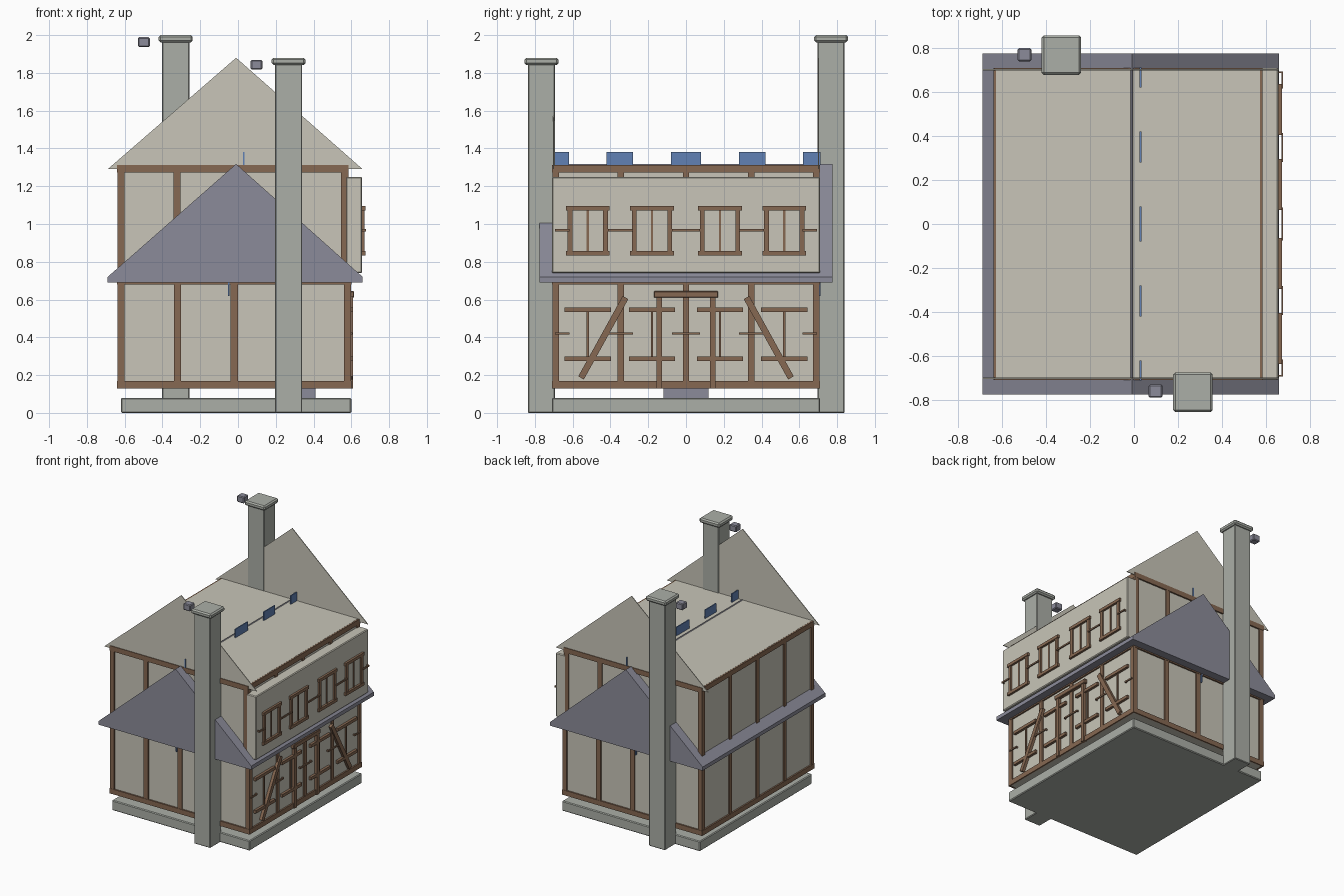
import bpy
import math
from mathutils import Matrix

old = bpy.data.objects.get("Cube")
if old:
    bpy.data.objects.remove(old, do_unlink=True)


def material(name, r, g, b):
    m = bpy.data.materials.new(name)
    m.use_nodes = True
    m.diffuse_color = (r, g, b, 1)
    m.node_tree.nodes["Principled BSDF"].inputs["Base Color"].default_value = (r, g, b, 1)
    return m


PLASTER = material("cream plaster", 0.58, 0.56, 0.48)
STONE = material("grey stone", 0.41, 0.43, 0.39)
SLATE = material("violet slate", 0.26, 0.26, 0.32)
WOOD = material("brown timber", 0.24, 0.14, 0.085)
BLUE = material("blue tile", 0.12, 0.22, 0.46)


def add(name, verts, faces, mat, bevel=0):
    mesh = bpy.data.meshes.new(name)
    mesh.from_pydata(verts, [], faces)
    mesh.materials.append(mat)
    obj = bpy.data.objects.new(name, mesh)
    bpy.context.collection.objects.link(obj)
    if bevel:
        mod = obj.modifiers.new("Bevel", "BEVEL")
        mod.width = bevel
        mod.segments = 1
    return obj


def prism(name, profile, y0, y1, mat, bevel=0):
    """Extrude an x,z outline (clockwise from the front) along y."""
    n = len(profile)
    verts = [(x, y, z) for y in (y0, y1) for x, z in profile]
    faces = [tuple(range(n))[::-1], tuple(range(n, 2 * n))]
    faces += [(i, (i + 1) % n, (i + 1) % n + n, i + n) for i in range(n)]
    return add(name, verts, faces, mat, bevel)


def box(name, x, y, z, mat, bevel=0):
    outline = [(x[0], z[0]), (x[0], z[1]), (x[1], z[1]), (x[1], z[0])]
    return prism(name, outline, y[0], y[1], mat, bevel)


def around(c, half):
    return (c - half, c + half)


# Foundation and door step
box("foundation", (-0.62, 0.60), (-0.71, 0.71), (0, 0.08), STONE, 0.006)
box("door_step", (0.2, 0.41), (-0.12, 0.12), (0.08, 0.135), SLATE)


# Plaster storeys framed with timber
def storey(name, x0, x1, z0, z1, rail=0.04):
    d = 0.012
    y0, y1 = -0.71, 0.71
    box(name + "_walls", (x0 + d, x1 - d), (y0 + d, y1 - d), (z0 + 0.002, z1 + 0.001), PLASTER)
    for z in ((z0, z0 + rail), (z1 - rail, z1)):
        for y in ((y0, y0 + d), (y1 - d, y1)):
            box(name + "_rail", (x0, x1), y, z, WOOD)
        for x in ((x0, x0 + d), (x1 - d, x1)):
            box(name + "_rail", x, (y0, y1), z, WOOD)
    post_z = (z0 + rail, z1 - rail)
    for i in range(5):
        px = x0 + 0.02 + i * (x1 - x0 - 0.04) / 4
        py = y0 + 0.02 + i * (y1 - y0 - 0.04) / 4
        for y in ((y0 + 0.002, y0 + d), (y1 - d, y1 - 0.002)):
            box(name + "_post", around(px, 0.019), y, post_z, WOOD)
        for x in ((x0 + 0.002, x0 + d), (x1 - d, x1 - 0.002)):
            box(name + "_post", x, around(py, 0.017), post_z, WOOD)


storey("lower_storey", -0.64, 0.60, 0.13, 0.72)
storey("upper_storey", -0.64, 0.585, 0.72, 1.312)
box("overhang_wall", (0.57, 0.657), (-0.71, 0.71), (0.74, 1.25), PLASTER, 0.006)

# Lower slate roof passing through the house
prism("lower_roof", [(-0.69, 0.69), (-0.69, 0.72), (-0.01, 1.318), (0.66, 0.72), (0.66, 0.69)],
      -0.775, 0.775, SLATE)

# Upper gable panels, front and back
for y in (-0.702, 0.702):
    prism("gable", [(-0.69, 1.29), (-0.01, 1.88), (0.66, 1.29)], y - 0.003, y + 0.003, PLASTER)

# Rows of blue ridge tiles
for x, z in ((0.03, 1.312), (-0.05, 0.62)):
    for y in ((-0.712, -0.62), (-0.42, -0.28), (-0.08, 0.08), (0.28, 0.42), (0.62, 0.712)):
        box("ridge_tile", around(x, 0.004), y, (z, z + 0.07), BLUE)


# Chimneys with caps and a small loose block beside each
def chimney(name, x, y, top):
    box(name, around(x, 0.072), around(y, 0.072), (0, top - 0.03), STONE, 0.005)
    box(name + "_cap", around(x, 0.09), around(y, 0.09), (top - 0.038, top), STONE, 0.01)


chimney("front_chimney", 0.268, -0.765, 1.88)
chimney("back_chimney", -0.33, 0.768, 2.0)
for x, y, z in ((0.098, -0.76, 1.843), (-0.498, 0.77, 1.963)):
    box("chimney_block", around(x, 0.031), around(y, 0.03), around(z, 0.026), SLATE, 0.006)


# Window bars on the right-hand facade
def window(name, x, y, z0, z1, half, stiles):
    for z in (z0, z1):
        box(name + "_rail", (x - 0.01, x + 0.014), around(y, half), around(z, 0.012), WOOD)
    inner = (z0 + 0.012, z1 - 0.012)
    box(name + "_mullion", (x - 0.01, x + 0.003), around(y, 0.006), inner, WOOD)
    if stiles:
        for s in (-1, 1):
            box(name + "_stile", (x - 0.01, x + 0.01), around(y + s * (half - 0.022), 0.013), inner, WOOD)


def tie_bars(name, x, z):
    for y0, y1 in ((-0.69, -0.62), (-0.41, -0.285), (-0.07, 0.07), (0.285, 0.41), (0.62, 0.69)):
        box(name, (x + 0.01, x + 0.018), (y0, y1), around(z, 0.006), WOOD)
        for y in (y0, y1):
            box(name + "_end", (x - 0.01, x + 0.018), around(y, 0.004), around(z, 0.006), WOOD)


for y in (-0.52, -0.18, 0.18, 0.52):
    window("upper_window", 0.66, y, 0.845, 1.083, 0.116, True)
    window("lower_window", 0.594, y, 0.286, 0.546, 0.123, False)
tie_bars("upper_tie_bar", 0.66, 0.967)
tie_bars("lower_tie_bar", 0.588, 0.42)

# Door frame
for s in (-1, 1):
    box("door_post", (0.585, 0.61), around(s * 0.142, 0.014), (0.13, 0.615), WOOD)
box("door_lintel", (0.585, 0.615), (-0.17, 0.17), (0.61, 0.645), WOOD, 0.004)

# Slanted braces
for s in (-1, 1):
    brace = box("brace", (-0.01, 0.012), around(0, 0.017), around(0, 0.243), WOOD)
    turn = Matrix.Rotation(s * math.atan2(0.235, 0.425), 4, "X")
    brace.matrix_world = Matrix.Translation((0.598, s * 0.438, 0.398)) @ turn
